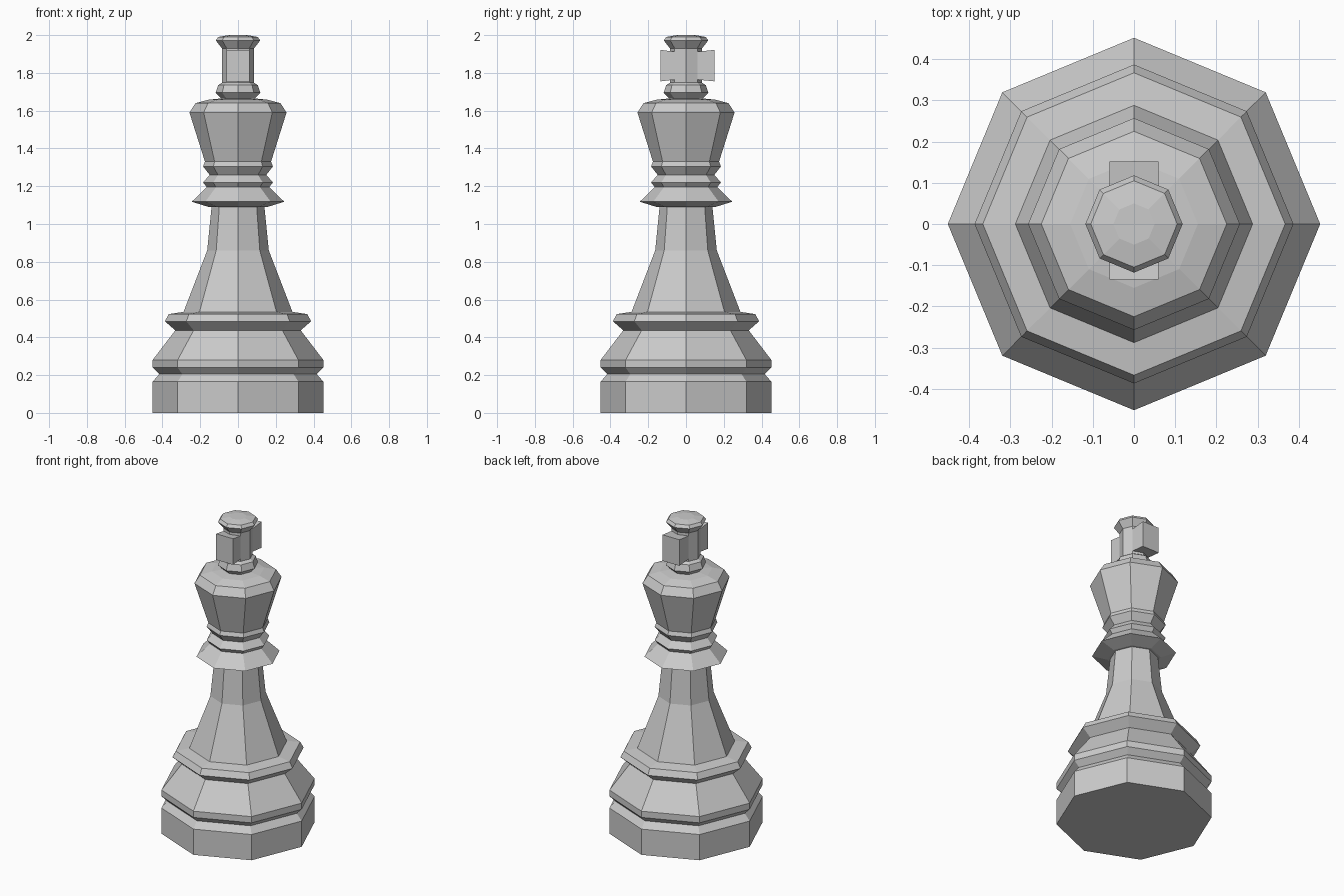
import bpy, bmesh, math

if "Cube" in bpy.data.objects:
    bpy.data.objects.remove(bpy.data.objects["Cube"])

SIDES = 8


def lathe(name, profile):
    """Revolve (radius, z) points into a closed eight-sided flat-faced solid."""
    bm = bmesh.new()
    rings = []
    for r, z in profile:
        rings.append([bm.verts.new((r * math.cos(i * math.tau / SIDES),
                                    r * math.sin(i * math.tau / SIDES), z))
                      for i in range(SIDES)])
    for a, b in zip(rings, rings[1:]):
        for i in range(SIDES):
            j = (i + 1) % SIDES
            bm.faces.new((a[i], a[j], b[j], b[i]))
    bm.faces.new(rings[0][::-1])
    bm.faces.new(rings[-1])
    return finish(name, bm)


def extrude_x(name, outline, half_width):
    """Extrude a (y, z) outline symmetrically along x."""
    bm = bmesh.new()
    face = bm.faces.new([bm.verts.new((-half_width, y, z)) for y, z in outline])
    res = bmesh.ops.extrude_face_region(bm, geom=[face])
    verts = [v for v in res["geom"] if isinstance(v, bmesh.types.BMVert)]
    bmesh.ops.translate(bm, verts=verts, vec=(2 * half_width, 0, 0))
    return finish(name, bm)


def finish(name, bm):
    bmesh.ops.recalc_face_normals(bm, faces=bm.faces[:])
    mesh = bpy.data.meshes.new(name)
    bm.to_mesh(mesh)
    bm.free()
    obj = bpy.data.objects.new(name, mesh)
    bpy.context.collection.objects.link(obj)
    return obj


# Whole turned piece, foot to finial, as one continuous profile
lathe("turned_body", [
    # stepped foot
    (0.452, 0), (0.452, 0.165), (0.417, 0.205), (0.452, 0.24), (0.452, 0.28),
    (0.332, 0.437), (0.387, 0.485), (0.367, 0.523), (0.288, 0.535),
    # stem
    (0.163, 0.86), (0.14, 1.09),
    # collar and neck rings
    (0.155, 1.09), (0.245, 1.118), (0.165, 1.195), (0.185, 1.22),
    (0.15, 1.26), (0.185, 1.305), (0.175, 1.33),
    # head
    (0.257, 1.59), (0.225, 1.64), (0.155, 1.658), (0.088, 1.665),
    # finial ring, post and cap
    (0.118, 1.695), (0.105, 1.735), (0.085, 1.748), (0.085, 1.93),
    (0.118, 1.972), (0.105, 1.99), (0.05, 2.0)])

# Cross arms through the post, slightly flared outward
extrude_x("cross_arms", [
    (-0.135, 1.755), (-0.062, 1.764), (0.062, 1.764), (0.152, 1.755),
    (0.152, 1.922), (0.062, 1.912), (-0.062, 1.912), (-0.135, 1.922)], 0.06)
